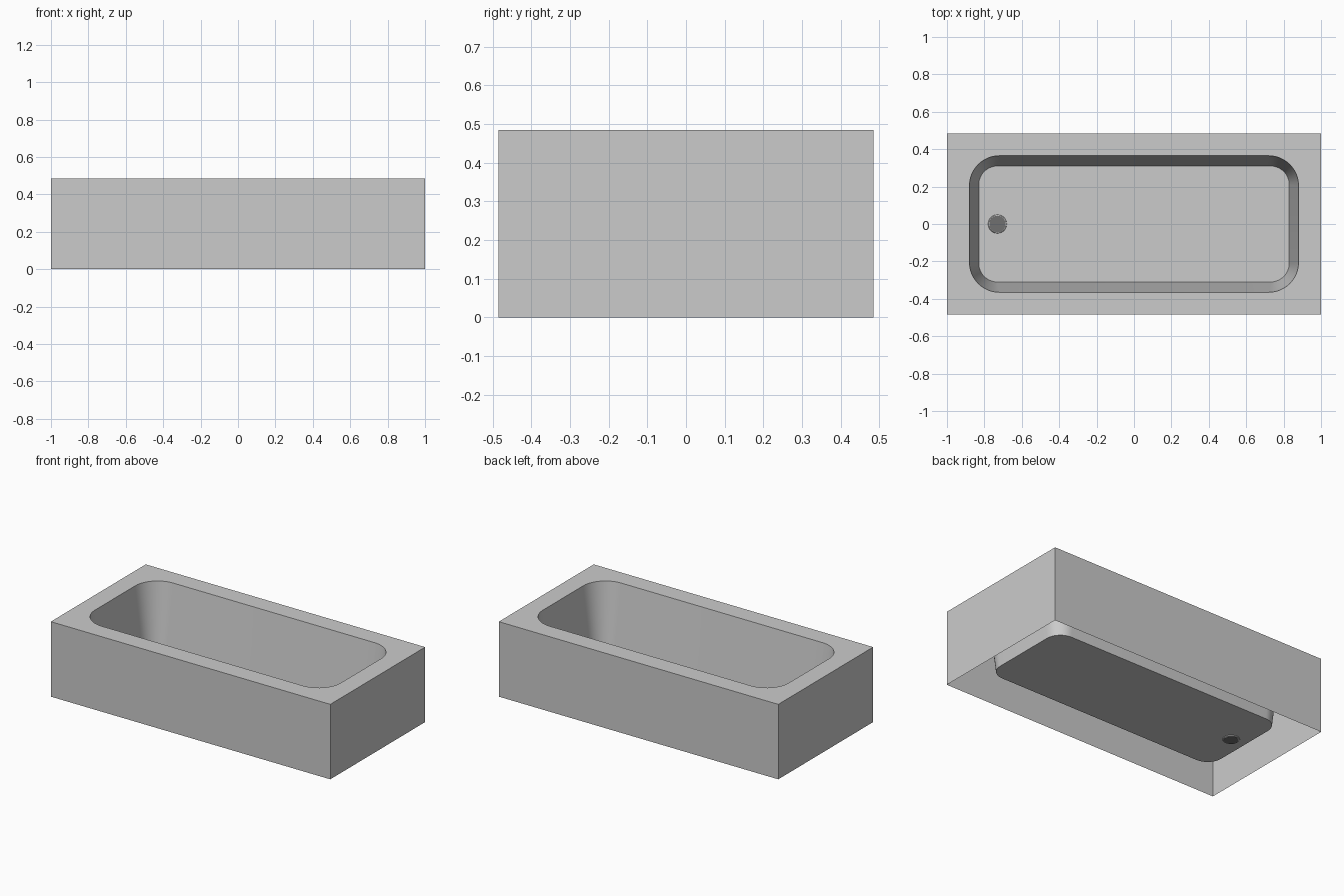
import bpy, bmesh
from math import sin, cos, pi, radians
from mathutils import Vector

if "Cube" in bpy.data.objects:
    bpy.data.objects.remove(bpy.data.objects["Cube"])

HX, HY, H = 1.0, 0.485, 0.485
FLOOR = 0.065
SEG = 12
SIGNS = [(1, 1), (-1, 1), (-1, -1), (1, -1)]


def corner_arcs(bm, hx, hy, r, z):
    """Four counter-clockwise corner arcs of a rounded rectangle."""
    arcs = []
    for i, (sx, sy) in enumerate(SIGNS):
        arc = []
        for k in range(SEG + 1):
            a = (i + k / SEG) * pi / 2
            arc.append(bm.verts.new((sx * (hx - r) + r * cos(a),
                                     sy * (hy - r) + r * sin(a), z)))
        arcs.append(arc)
    return arcs


def finish(bm, name):
    me = bpy.data.meshes.new(name)
    bm.to_mesh(me)
    bm.free()
    ob = bpy.data.objects.new(name, me)
    bpy.context.collection.objects.link(ob)
    return ob


def smooth(ob):
    bpy.ops.object.select_all(action='DESELECT')
    ob.select_set(True)
    bpy.context.view_layer.objects.active = ob
    bpy.ops.object.shade_smooth_by_angle(angle=radians(30))


# Tub: open-bottomed apron, flat rim and tapered basin in one shell
bm = bmesh.new()
top = [bm.verts.new((sx * HX, sy * HY, H)) for sx, sy in SIGNS]
base = [bm.verts.new((sx * HX, sy * HY, 0)) for sx, sy in SIGNS]
lip = corner_arcs(bm, 0.88, 0.365, 0.16, H)
bed = corner_arcs(bm, 0.83, 0.31, 0.10, FLOOR)
for i in range(4):
    j = (i + 1) % 4
    bm.faces.new((base[i], base[j], top[j], top[i]))
    bm.faces.new((top[i], top[j], lip[j][0], lip[i][-1]))
    for k in range(SEG):
        bm.faces.new((top[i], lip[i][k + 1], lip[i][k]))
lip_loop = sum(lip, [])
bed_loop = sum(bed, [])
n = len(lip_loop)
for i in range(n):
    j = (i + 1) % n
    bm.faces.new((lip_loop[i], lip_loop[j], bed_loop[j], bed_loop[i]))
bm.faces.new(bed_loop)
smooth(finish(bm, "tub"))

# Drain: dark plug through the floor with a slim ring around it
dark = bpy.data.materials.new("dark_metal")
dark.diffuse_color = (0.16, 0.16, 0.16, 1)
dark.use_nodes = True
dark.node_tree.nodes["Principled BSDF"].inputs["Base Color"].default_value = dark.diffuse_color
bpy.ops.mesh.primitive_cylinder_add(vertices=32, radius=0.043, depth=0.012,
                                    location=(-0.73, 0, FLOOR))
plug = bpy.context.object
plug.name = "drain_plug"
plug.data.materials.append(dark)
smooth(plug)
bpy.ops.mesh.primitive_torus_add(major_segments=32, minor_segments=8,
                                 major_radius=0.044, minor_radius=0.006,
                                 location=(-0.73, 0, FLOOR))
ring = bpy.context.object
ring.name = "drain_ring"
smooth(ring)
